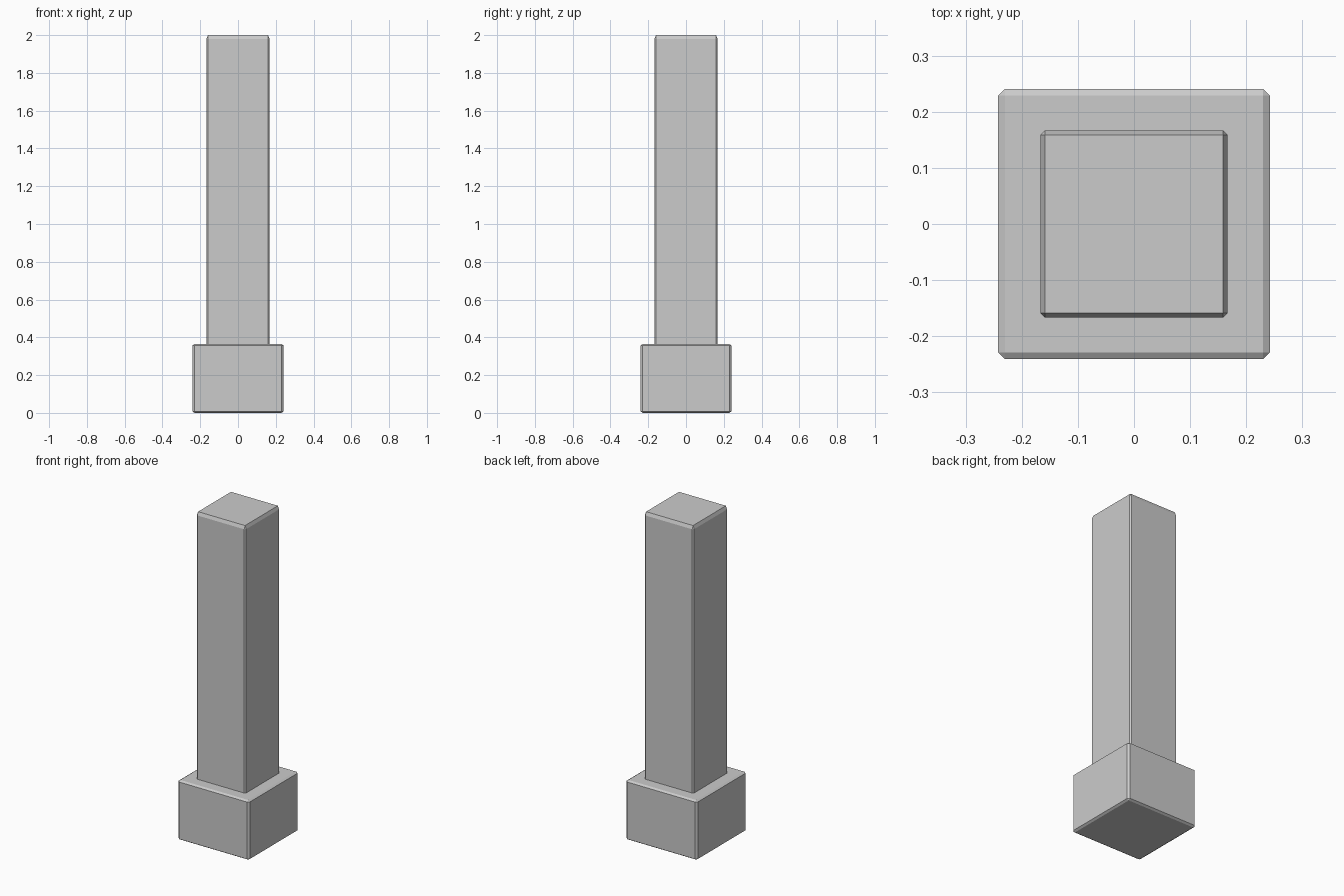
import bpy, bmesh
from mathutils import Matrix

if "Cube" in bpy.data.objects:
    bpy.data.objects.remove(bpy.data.objects["Cube"])


def block(name, width, depth, z0, z1, bevel, bevel_z):
    """Chamfered box; bevel is the horizontal cut, bevel_z the vertical one."""
    k = bevel / bevel_z
    bm = bmesh.new()
    bmesh.ops.create_cube(bm, size=1)
    bmesh.ops.transform(bm, verts=bm.verts,
                        matrix=Matrix.Diagonal((width, depth, (z1 - z0) * k, 1)))
    bmesh.ops.bevel(bm, geom=bm.edges[:], offset=bevel, segments=1,
                    affect='EDGES', profile=0.5)
    bmesh.ops.transform(bm, verts=bm.verts,
                        matrix=Matrix.Translation((0, 0, (z0 + z1) / 2))
                        @ Matrix.Diagonal((1, 1, 1 / k, 1)))
    bmesh.ops.recalc_face_normals(bm, faces=bm.faces[:])
    mesh = bpy.data.meshes.new(name)
    bm.to_mesh(mesh)
    bm.free()
    obj = bpy.data.objects.new(name, mesh)
    bpy.context.collection.objects.link(obj)
    return obj


# Square plinth
block("pillar_base", 0.484, 0.482, 0.0, 0.365, 0.012, 0.008)
# Tall shaft, its lower end sunk into the plinth
block("pillar_shaft", 0.334, 0.334, 0.325, 2.0, 0.008, 0.02)
